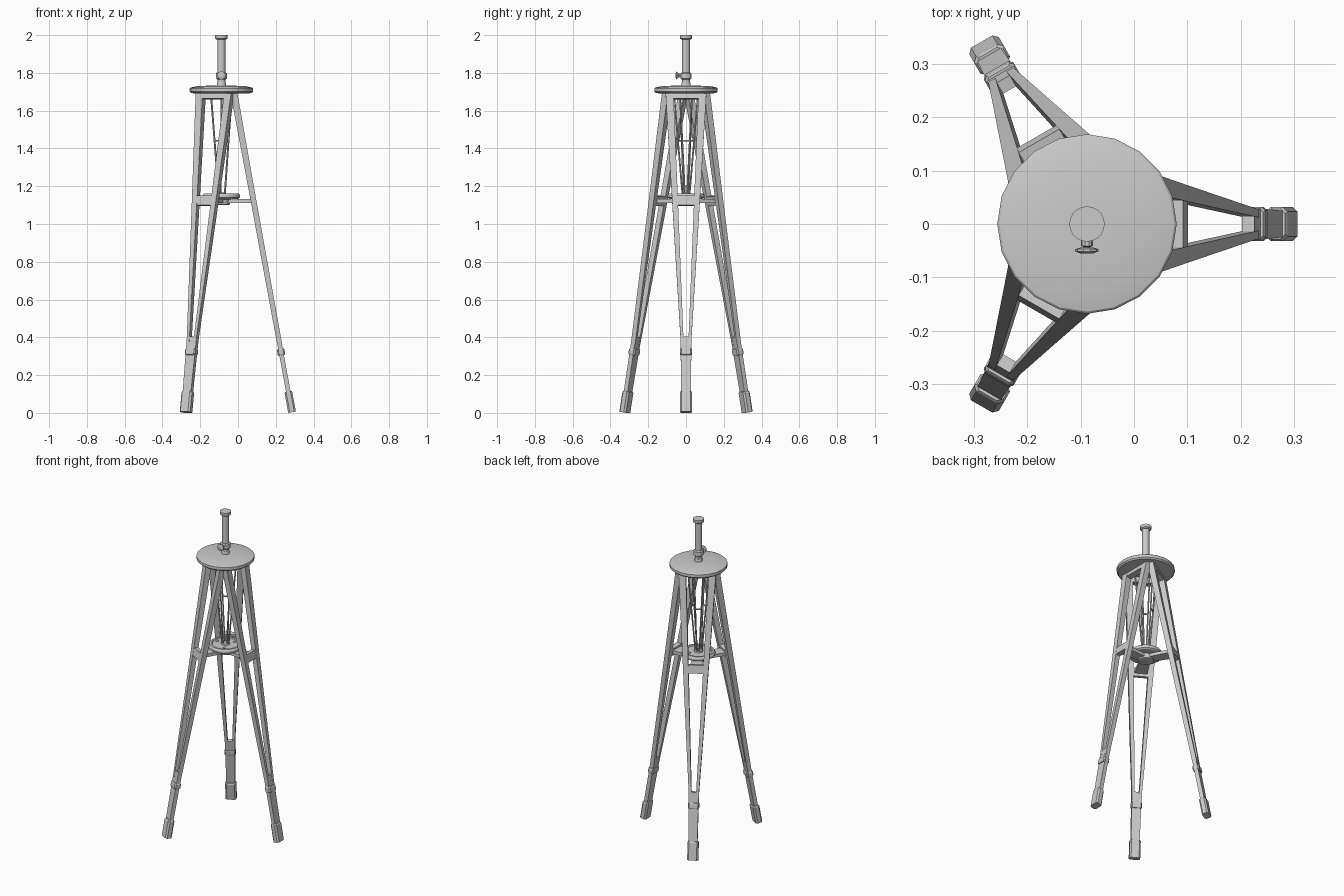
import bpy, bmesh, math
from mathutils import Matrix, Vector

if "Cube" in bpy.data.objects:
    bpy.data.objects.remove(bpy.data.objects["Cube"])

CX = -0.088                      # central axis of the stand
SLOPE, R0 = 0.182, 0.374         # leg lean and foot radius
THETA = math.atan(SLOPE)


def make(name, verts, faces, matrix=None, smooth=False):
    me = bpy.data.meshes.new(name)
    me.from_pydata(verts, [], faces)
    bm = bmesh.new()
    bm.from_mesh(me)
    bmesh.ops.recalc_face_normals(bm, faces=bm.faces)
    bm.to_mesh(me)
    bm.free()
    ob = bpy.data.objects.new(name, me)
    bpy.context.collection.objects.link(ob)
    if matrix is not None:
        me.transform(matrix)
    if smooth:
        bpy.ops.object.select_all(action='DESELECT')
        ob.select_set(True)
        bpy.context.view_layer.objects.active = ob
        bpy.ops.object.shade_smooth_by_angle(angle=math.radians(30))
    return ob


def lathe(name, profile, sides=20, matrix=None):
    """Turn (radius, height) points about z, closing both ends."""
    v, f = [], []
    for r, z in profile:
        for i in range(sides):
            a = 2 * math.pi * i / sides
            v.append((r * math.cos(a), r * math.sin(a), z))
    for k in range(len(profile) - 1):
        for i in range(sides):
            j = (i + 1) % sides
            f.append((k * sides + i, k * sides + j, (k + 1) * sides + j, (k + 1) * sides + i))
    f.append(tuple(range(sides))[::-1])
    f.append(tuple(range((len(profile) - 1) * sides, len(profile) * sides)))
    return make(name, v, f, matrix or Matrix.Translation((CX, 0, 0)), smooth=True)


def loft(name, sections, matrix, chamfer=0):
    """Loft rectangles (z, y_min, y_max, x_depth) along z, with optional cut corners."""
    v, f = [], []
    for z, y0, y1, d in sections:
        h, c = d / 2, chamfer
        if c:
            v += [(-h, y0 + c, z), (-h + c, y0, z), (h - c, y0, z), (h, y0 + c, z),
                  (h, y1 - c, z), (h - c, y1, z), (-h + c, y1, z), (-h, y1 - c, z)]
        else:
            v += [(-h, y0, z), (h, y0, z), (h, y1, z), (-h, y1, z)]
    n = 8 if chamfer else 4
    m = len(sections)
    for k in range(m - 1):
        for i in range(n):
            j = (i + 1) % n
            f.append((k * n + i, k * n + j, (k + 1) * n + j, (k + 1) * n + i))
    f += [tuple(range(n)), tuple(range((m - 1) * n, m * n))]
    return make(name, v, f, matrix)


def rod(name, p, q, r, sides=6):
    p, q = Vector(p), Vector(q)
    d = q - p
    mat = Matrix.Translation(p) @ d.to_track_quat('Z', 'Y').to_matrix().to_4x4()
    return lathe(name, [(r, 0), (r, d.length)], sides, mat)


# half width of the tapering leg frame at distance s along the leg
def half(s):
    return 0.027 + (s - 0.36) * 0.060


# three legs, each built upright and then leaned and turned about the axis
S_TOP = 1.715
for n, deg in enumerate((0, 120, 240), 1):
    turn = Matrix.Translation((CX, 0, 0)) @ Matrix.Rotation(math.radians(deg), 4, 'Z')
    leg = turn @ Matrix.Translation((R0, 0, 0.004)) @ Matrix.Rotation(-THETA, 4, 'Y')

    # foot, lower tube and clamp
    loft(f"foot_{n}", [(0, -.032, .032, .041), (.105, -.032, .032, .041),
                       (.112, -.028, .028, .034)], leg, .009)
    loft(f"lower_leg_{n}", [(.10, -.025, .025, .024), (.405, -half(.405), half(.405), .024)], leg)
    loft(f"leg_clamp_{n}", [(.306, -.029, .029, .034), (.312, -.032, .032, .040),
                            (.335, -.032, .032, .040), (.341, -.029, .029, .034)], leg, .007)

    # two side rails
    for side in (-1, 1):
        secs = []
        for s, w, d in ((.36, .015, .026), (1.14, .031, .030), (S_TOP, .042, .036)):
            a, b = sorted((side * half(s), side * (half(s) - w)))
            secs.append((s, a, b, d))
        loft(f"leg_rail_{n}_{'left' if side < 0 else 'right'}", secs, leg)

    # cross pieces at the middle and the top of the frame
    for label, s0, s1, d in (("middle", 1.112, 1.162, .028), ("top", 1.685, S_TOP, .034)):
        h0, h1 = half(s0) - .008, half(s1) - .008
        loft(f"leg_{label}_crosspiece_{n}", [(s0, -h0, h0, d), (s1, -h1, h1, d)], leg)

    # spreader arm from the tray hub to the leg
    arm = turn @ Matrix.Translation((0, 0, 1.122)) @ Matrix.Rotation(math.pi / 2, 4, 'Y')
    loft(f"spreader_arm_{n}", [(.02, -.03, .03, .02), (.168, -.038, .038, .02)], arm)

    # low stud on the tray
    lathe(f"tray_stud_{n}", [(.009, 1.155), (.009, 1.160), (.006, 1.162)], 8,
          turn @ Matrix.Rotation(math.pi / 3, 4, 'Z') @ Matrix.Translation((.058, 0, 0)))

    # slim V-shaped inner brace running down to the tray, with a short tie
    for side in (-1, 1):
        rod(f"inner_brace_{n}_{'left' if side < 0 else 'right'}",
            turn @ Vector((.055, side * .032, 1.69)), turn @ Vector((.018, side * .006, 1.155)), .005)
    rod(f"inner_brace_tie_{n}", turn @ Vector((.038, -.02, 1.44)),
        turn @ Vector((.038, .02, 1.44)), .005)

# spreader tray
lathe("spreader_tray", [(.035, 1.10), (.045, 1.104), (.05, 1.13), (.09, 1.134), (.098, 1.14),
                        (.098, 1.152), (.092, 1.162), (.08, 1.162), (.076, 1.157),
                        (.026, 1.157), (.024, 1.164), (.015, 1.166)])

# round top plate, nearly flat with a bevelled rim
lathe("top_plate", [(.12, 1.690), (.160, 1.693), (.168, 1.701), (.168, 1.718),
                    (.164, 1.722), (.123, 1.731), (.03, 1.733)])

# centre post: socket, tube, clamp collar and cap
lathe("post_socket", [(.024, 1.728), (.024, 1.746), (.022, 1.75)])
lathe("centre_post", [(.021, 1.68), (.021, 1.985)])
lathe("post_collar", [(.023, 1.766), (.029, 1.771), (.029, 1.797), (.023, 1.802)])
lathe("post_cap", [(.024, 1.976), (.032, 1.981), (.033, 1.986), (.033, 2.0)])

# clamp knob on the front of the collar
knob = Matrix.Translation((CX, 0, 1.786)) @ Matrix.Rotation(math.pi / 2, 4, 'X')
lathe("knob_boss", [(.011, .024), (.011, .041), (.006, .043)], 10, knob)
lathe("knob_shaft", [(.006, .040), (.006, .047)], 8, knob)
lathe("knob_handle", [(.012, .044), (.022, .047), (.022, .051), (.012, .055)], 10, knob)
